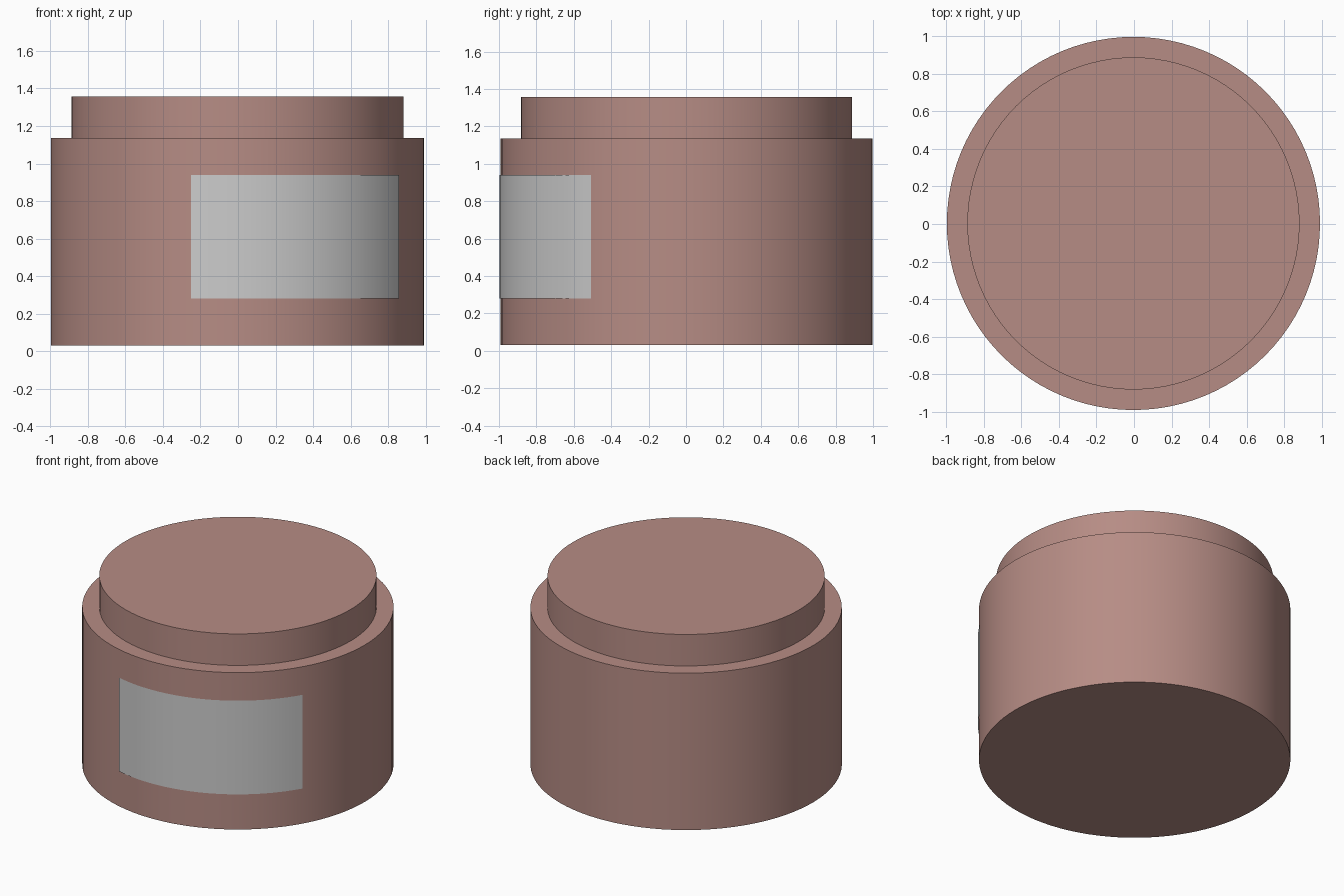
import bpy, bmesh, math

if "Cube" in bpy.data.objects:
    bpy.data.objects.remove(bpy.data.objects["Cube"])

SIDES = 96
CX, CY = -0.003, 0.003

brown = bpy.data.materials.new("brown")
brown.diffuse_color = (0.47, 0.264, 0.234, 1)
brown.use_nodes = True
brown.node_tree.nodes["Principled BSDF"].inputs["Base Color"].default_value = brown.diffuse_color


def smooth(obj):
    bpy.ops.object.select_all(action='DESELECT')
    bpy.context.view_layer.objects.active = obj
    obj.select_set(True)
    bpy.ops.object.shade_smooth_by_angle(angle=math.radians(30))


def cylinder(name, radius, z0, z1):
    bpy.ops.mesh.primitive_cylinder_add(vertices=SIDES, radius=radius, depth=z1 - z0,
                                        location=(CX, CY, (z0 + z1) / 2))
    obj = bpy.context.object
    obj.name = name
    obj.data.materials.append(brown)
    smooth(obj)


# Jar body and narrower lid
cylinder("jar_body", 0.994, 0.03, 1.135)
cylinder("jar_lid", 0.885, 1.135, 1.357)

# Curved blank label just proud of the body, offset towards the right
bm = bmesh.new()
steps, radius = 24, 1.0
start, end = math.radians(-14.3), math.radians(59.3)
columns = []
for i in range(steps + 1):
    a = start + (end - start) * i / steps
    x, y = CX + radius * math.sin(a), CY - radius * math.cos(a)
    columns.append([bm.verts.new((x, y, z)) for z in (0.28, 0.94)])
for (a0, a1), (b0, b1) in zip(columns, columns[1:]):
    bm.faces.new((a0, b0, b1, a1))
mesh = bpy.data.meshes.new("label")
bm.to_mesh(mesh)
bm.free()
label = bpy.data.objects.new("label", mesh)
bpy.context.collection.objects.link(label)
smooth(label)
